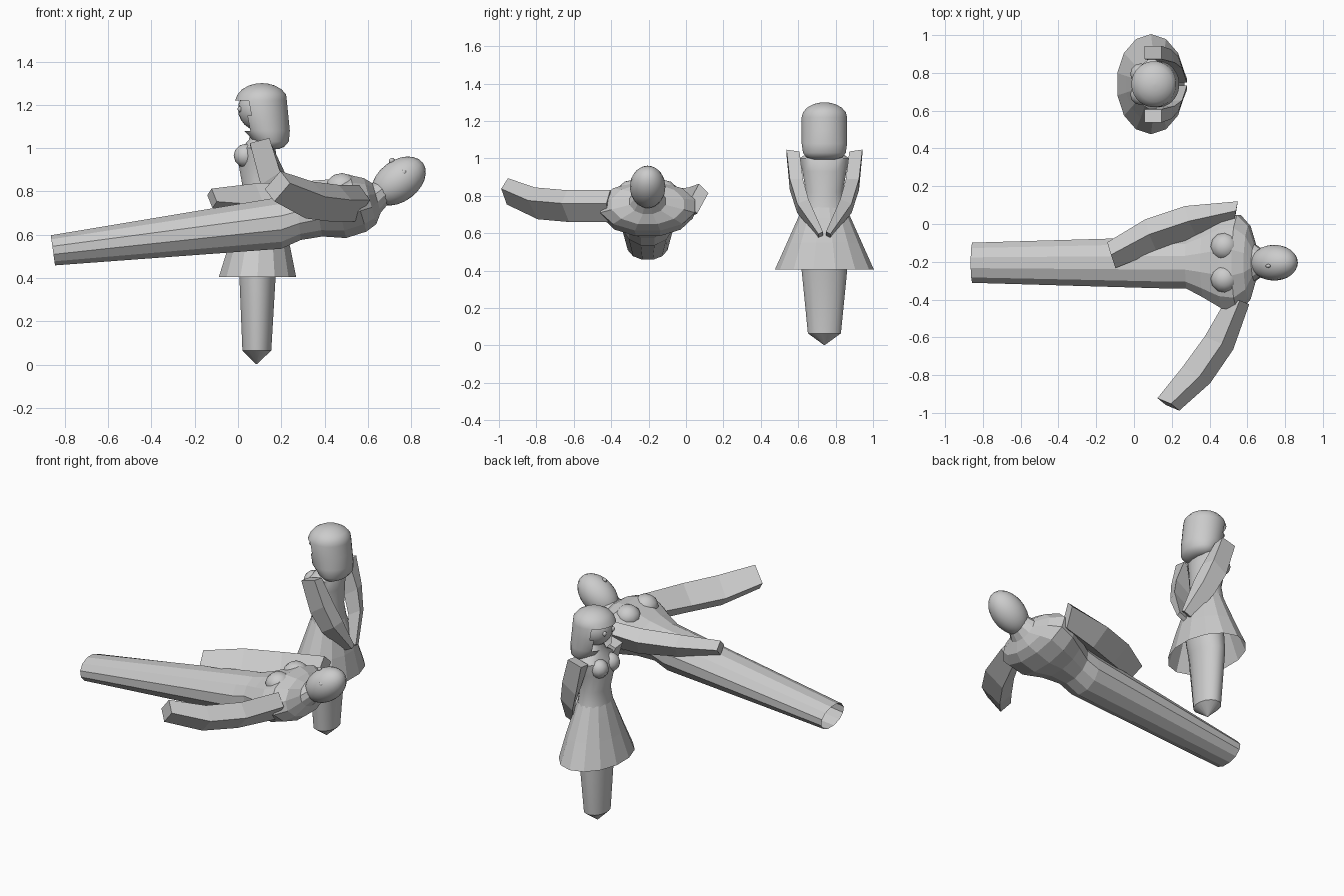
import bpy, bmesh, math
from mathutils import Vector, Matrix

if "Cube" in bpy.data.objects:
    bpy.data.objects.remove(bpy.data.objects["Cube"])


def finish(name, bm, smooth=None):
    me = bpy.data.meshes.new(name)
    bm.to_mesh(me)
    bm.free()
    ob = bpy.data.objects.new(name, me)
    bpy.context.collection.objects.link(ob)
    if smooth:
        bpy.ops.object.select_all(action='DESELECT')
        ob.select_set(True)
        bpy.context.view_layer.objects.active = ob
        bpy.ops.object.shade_smooth_by_angle(angle=math.radians(smooth))
    return ob


def loft(name, rings, n, caps=(True, True), smooth=None, box=False, drop=None):
    """Skin of n-sided rings; each ring is (centre, half axis a, half axis b)."""
    bm = bmesh.new()
    k, ph = (math.sqrt(2), math.pi / 4) if box else (1, math.pi / n)
    loops = []
    for c, a, b in rings:
        c, a, b = Vector(c), Vector(a), Vector(b)
        angles = [ph + 2 * math.pi * i / n for i in range(n)]
        loops.append([bm.verts.new(c + k * (a * math.cos(t) + b * math.sin(t))) for t in angles])
    for p, q in zip(loops, loops[1:]):
        for i in range(n):
            j = (i + 1) % n
            bm.faces.new((p[i], p[j], q[j], q[i]))
    if caps[0]:
        bm.faces.new(loops[0][::-1])
    if caps[1]:
        bm.faces.new(loops[-1])
    bmesh.ops.recalc_face_normals(bm, faces=bm.faces)
    if drop:
        gone = [f for f in bm.faces if drop(f.calc_center_median())]
        bmesh.ops.delete(bm, geom=gone, context='FACES')
    return finish(name, bm, smooth)


def ball(name, c, r, rot=None, seg=24):
    bm = bmesh.new()
    bmesh.ops.create_uvsphere(bm, u_segments=seg, v_segments=seg // 2, radius=1)
    m = Matrix.Translation(c) @ (rot or Matrix()) @ Matrix.Diagonal((*r, 1))
    bmesh.ops.transform(bm, matrix=m, verts=bm.verts)
    return finish(name, bm, 60)


CY = 0.74    # standing figure's mid plane
LY = -0.205  # lying figure's mid plane


def upright(sections):
    """(z, centre x, half x, half y) -> horizontal rings."""
    return [((cx, CY, z), (hx, 0, 0), (0, hy, 0)) for z, cx, hx, hy in sections]


# standing figure, facing -x: legs, skirt, torso
loft("standing_legs", upright([(.003, .085, .003, .003), (.065, .087, .068, .09),
                               (.40, .09, .085, .124), (.54, .11, .10, .125),
                               (.68, .10, .08, .11)]), 16, smooth=30)
loft("skirt", upright([(.405, .09, .183, .265), (.55, .098, .145, .20),
                       (.68, .10, .108, .142), (.74, .10, .09, .115)]), 14, caps=(False, False))
loft("standing_torso", upright([(.66, .10, .10, .13), (.74, .10, .09, .115), (.82, .10, .08, .10),
                                (.93, .09, .09, .12), (1.0, .095, .08, .135),
                                (1.04, .10, .05, .08), (1.10, .10, .04, .045)]), 16, smooth=35)
ball("standing_head", (.10, CY, 1.18), (.10, .10, .10))

# bobbed hair: dome on a cylinder, open in front of the face
dome = [(1.22 + .08 * math.sin(t), .11, .12 * math.cos(t), .122 * math.cos(t))
        for t in [math.radians(a) for a in (0, 20, 40, 60, 75, 88)]]
dome[0] = (1.22, .106, .12, .122)
loft("hair", upright([(.995, .155, .03, .06), (1.005, .153, .06, .095), (1.03, .15, .085, .115),
                      (1.08, .128, .112, .122), (1.15, .117, .116, .122)] + dome), 32,
     smooth=40, drop=lambda p: p.z < 1.22 and p.x < .055 )
for s in (-1, 1):
    ball("standing_eye", (.008, CY + s * .04, 1.18), (.01, .014, .014), seg=12)
    ball("standing_bust", (.035, CY + s * .055, .965), (.055, .055, .055), seg=12)
    # arms folded behind the back
    path = [(.10, -.168, 1.03), (.16, -.15, .86), (.205, -.115, .745), (.25, -.02, .59)]
    half = [((.045, 0, .012), (0, .035, .005)), ((.045, 0, .03), (-.01, .035, .0)),
            ((.04, 0, .025), (-.01, .03, -.012)), ((.03, 0, .012), (0, .012, -.006))]
    loft("standing_arm", [((x, CY + s * y, z), a, (b[0], -s * b[1], b[2]))
                          for (x, y, z), (a, b) in zip(path, half)], 4, box=True)

# lying figure along x: open-ended legs running into hips, waist, chest and neck
loft("lying_body", [((x, LY, z), (t, 0, hz), (0, hy, 0)) for x, z, hz, hy, t in (
    (-.855, .528, .072, .11, -.01), (.20, .655, .124, .142, 0), (.28, .68, .108, .142, -.01),
    (.37, .70, .112, .19, -.02), (.47, .715, .135, .25, -.03), (.555, .745, .135, .262, -.04),
    (.61, .755, .11, .20, -.03), (.64, .77, .07, .10, -.02), (.70, .82, .05, .055, -.02))],
    12, caps=(False, True))
for s in (-1, 1):
    ball("lying_bust", (.48, LY + s * .085, .82), (.075, .075, .065), seg=12)
tilt = Matrix.Rotation(math.radians(-37), 4, 'Y')
ball("lying_head", (.742, -.205, .848), (.14, .095, .095), rot=tilt)
for p in ((.71, -.222, .942), (.765, -.285, .888)):
    ball("lying_eye", p, (.014, .01, .012), rot=tilt, seg=12)

# near arm reaching out, far arm resting over the lap
loft("near_arm", [
    ((.55, -.41, .745), (.035, -.005, .05), (.025, -.01, -.035)),
    ((.45, -.63, .745), (.045, -.02, .05), (.03, -.015, -.035)),
    ((.33, -.80, .76), (.045, -.025, .05), (.028, -.018, -.035)),
    ((.182, -.955, .824), (.036, -.015, .042), (.022, -.018, -.028))], 4, box=True)
loft("far_arm", [
    ((.54, .065, .785), (.005, .03, .055), (.005, .025, -.025)),
    ((.30, .015, .765), (-.02, .04, .055), (-.01, .04, -.025)),
    ((.09, -.06, .765), (-.02, .045, .05), (-.01, .04, -.022)),
    ((-.12, -.165, .768), (-.012, .035, .03), (-.01, .033, -.015))], 4, box=True)
